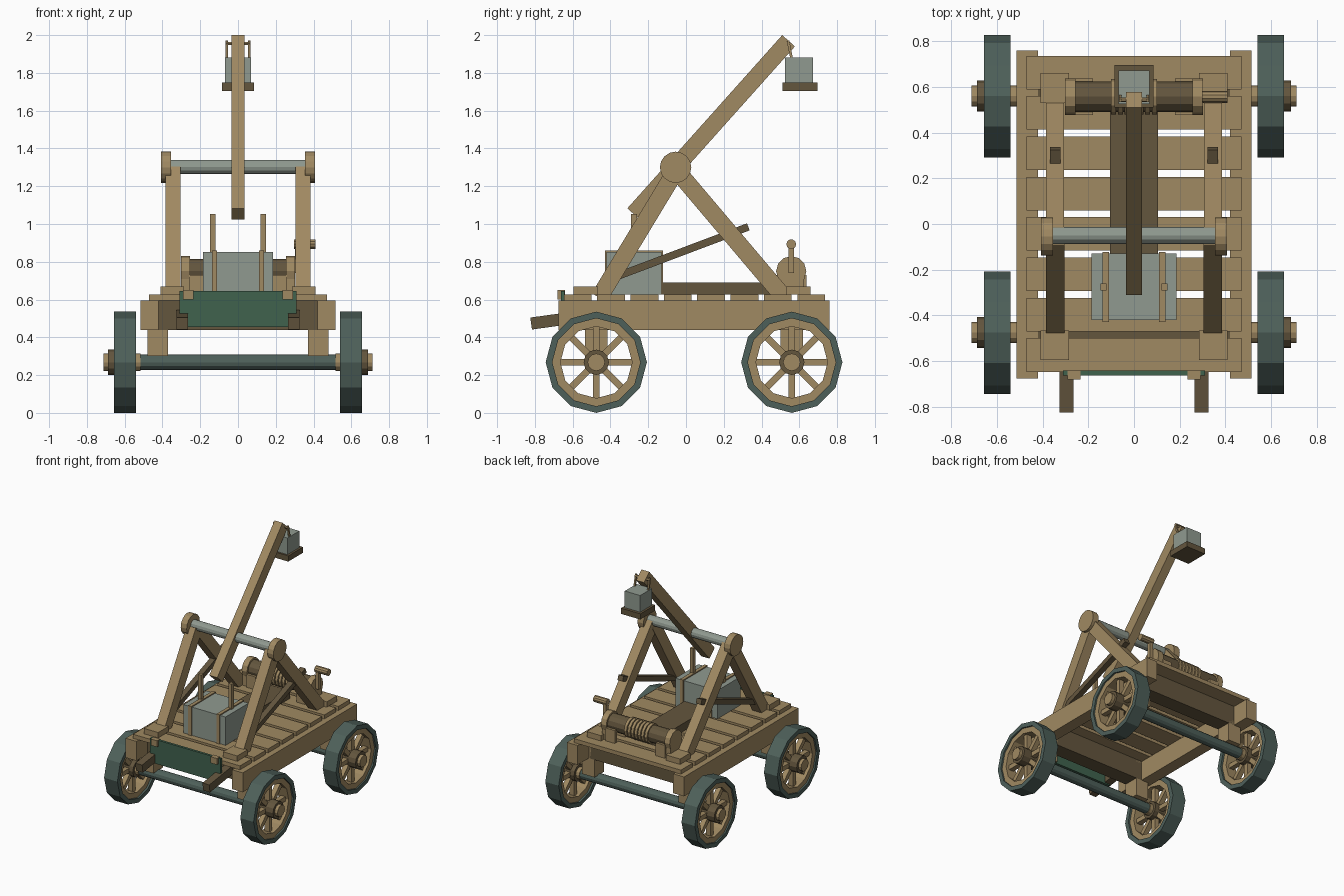
import bpy, bmesh, math
from mathutils import Matrix, Vector

if "Cube" in bpy.data.objects:
    bpy.data.objects.remove(bpy.data.objects["Cube"])


def material(name, rgb):
    m = bpy.data.materials.new(name)
    m.diffuse_color = (*rgb, 1)
    m.use_nodes = True
    m.node_tree.nodes["Principled BSDF"].inputs["Base Color"].default_value = m.diffuse_color
    return m


WOOD = material("wood", (0.352, 0.251, 0.122))
DARK = material("dark_wood", (0.127, 0.093, 0.048))
STONE = material("grey_stone", (0.279, 0.323, 0.279))
METAL = material("dark_metal", (0.076, 0.117, 0.102))
GREEN = material("green_paint", (0.051, 0.122, 0.076))


def finish(name, bm, mat):
    bmesh.ops.recalc_face_normals(bm, faces=bm.faces)
    mesh = bpy.data.meshes.new(name)
    bm.to_mesh(mesh)
    bm.free()
    mesh.materials.append(mat)
    ob = bpy.data.objects.new(name, mesh)
    bpy.context.collection.objects.link(ob)
    return ob


def box(name, x, y, z, mat):
    """Box from (min, max) pairs."""
    bm = bmesh.new()
    bmesh.ops.create_cube(bm, size=1)
    for v in bm.verts:
        v.co = [a[0] + (c + 0.5) * (a[1] - a[0]) for a, c in zip((x, y, z), v.co)]
    return finish(name, bm, mat)


def beam(name, x, start, end, thick, mat):
    """Sloped beam in the side plane; start and end are (y, z)."""
    a, b = Vector(start), Vector(end)
    d = (b - a).normalized()
    n = Vector((-d.y, d.x)) * thick / 2
    bm = bmesh.new()
    rings = [[bm.verts.new((px, p.x, p.y)) for p in (a + n, b + n, b - n, a - n)] for px in x]
    bm.faces.new(rings[0])
    bm.faces.new(rings[1])
    for i in range(4):
        j = (i + 1) % 4
        bm.faces.new((rings[0][i], rings[0][j], rings[1][j], rings[1][i]))
    return finish(name, bm, mat)


def cyl(name, x, y, z, r, mat, sides=12):
    """Cylinder along x."""
    bm = bmesh.new()
    bmesh.ops.create_cone(bm, cap_ends=True, segments=sides, radius1=r, radius2=r, depth=x[1] - x[0])
    bm.transform(Matrix.Translation(((x[0] + x[1]) / 2, y, z)) @ Matrix.Rotation(math.pi / 2, 4, 'Y'))
    return finish(name, bm, mat)


def ring(name, x, y, z, r_in, r_out, mat, sides=12):
    """Square-section hoop around the x axis."""
    bm = bmesh.new()
    loops = []
    for i in range(sides):
        a = 2 * math.pi * i / sides
        loops.append([bm.verts.new((px, y + r * math.cos(a), z + r * math.sin(a)))
                      for px, r in ((x[0], r_in), (x[1], r_in), (x[1], r_out), (x[0], r_out))])
    for i in range(sides):
        p, q = loops[i], loops[(i + 1) % sides]
        for k in range(4):
            bm.faces.new((p[k], p[(k + 1) % 4], q[(k + 1) % 4], q[k]))
    return finish(name, bm, mat)


def span(s, a, b):
    """Mirror an x range to side s."""
    return (a, b) if s > 0 else (-b, -a)


AXLES = {"front": -0.475, "back": 0.56}
WZ = 0.268

# Deck planks
for i in range(8):
    c = 0.6625 - 0.1765 * i
    box("deck_plank", (-0.47, 0.47), (c - 0.0735, c + 0.0735), (0.595, 0.627), WOOD)

# Axles and cross beams
for end, y in AXLES.items():
    cyl(end + "_axle", (-0.6, 0.6), y, WZ, 0.04, METAL)
    box(end + "_cross_beam", (-0.42, 0.42), (y - 0.06, y + 0.06), (0.44, 0.595), DARK)

for s in (-1, 1):
    # Side rails
    box("side_rail", span(s, 0.42, 0.515), (-0.675, 0.76), (0.44, 0.594), WOOD)

    for end, y in AXLES.items():
        # Axle brackets and leg pads
        box(end + "_axle_bracket", span(s, 0.37, 0.48), (y - 0.06, y + 0.06), (0.3, 0.594), WOOD)
        pad = -0.53 if end == "front" else 0.595
        box(end + "_leg_pad", span(s, 0.285, 0.41), (pad - 0.065, pad + 0.065), (0.627, 0.67), WOOD)
        # Wheels
        ring(end + "_tyre", span(s, 0.54, 0.657), y, WZ, 0.233, 0.268, METAL)
        ring(end + "_rim", span(s, 0.555, 0.645), y, WZ, 0.19, 0.234, WOOD)
        for k in range(8):
            a = k * math.pi / 4
            c, t = math.cos(a), math.sin(a)
            beam(end + "_spoke", span(s, 0.58, 0.62), (y + 0.04 * c, WZ + 0.04 * t),
                 (y + 0.2 * c, WZ + 0.2 * t), 0.036, WOOD)
        cyl(end + "_hub", span(s, 0.545, 0.687), y, WZ, 0.067, DARK)
        cyl(end + "_hub_cap", span(s, 0.515, 0.712), y, WZ, 0.046, WOOD)

    # Trestle legs, side brace and pivot disc
    beam("front_leg", span(s, 0.305, 0.385), (-0.46, 0.61), (-0.055, 1.28), 0.092, WOOD)
    beam("back_leg", span(s, 0.306, 0.384), (0.52, 0.61), (-0.055, 1.29), 0.092, WOOD)
    beam("side_brace", span(s, 0.322, 0.367), (-0.36, 0.725), (0.33, 0.985), 0.04, DARK)
    cyl("pivot_disc", span(s, 0.355, 0.407), -0.055, 1.3, 0.083, WOOD, 16)

    # Towing shafts and panel clips
    beam("towing_shaft", span(s, 0.265, 0.325), (-0.82, 0.473), (-0.53, 0.513), 0.064, DARK)
    box("panel_clip", span(s, 0.235, 0.29), (-0.68, -0.64), (0.6, 0.65), WOOD)

    # Counterweight straps and posts
    box("weight_strap", span(s, 0.11, 0.138), (-0.428, -0.122), (0.627, 0.86), WOOD)
    box("weight_post", span(s, 0.12, 0.147), (-0.29, -0.26), (0.85, 1.053), WOOD)

    # Winch supports
    cyl("winch_flange", span(s, 0.255, 0.302), 0.557, 0.75, 0.08, WOOD)
    box("winch_support", span(s, 0.255, 0.302), (0.49, 0.625), (0.627, 0.72), WOOD)
    for dy in (-0.065, 0.065):
        box("winch_chock", span(s, 0.18, 0.26), (0.542 + dy, 0.572 + dy), (0.627, 0.73), WOOD)

    # Sling hangers
    beam("sling_hanger", span(s, 0.054, 0.066), (0.585, 1.75), (0.54, 1.97), 0.014, WOOD)

# Pivot bar and throwing arm
cyl("pivot_bar", (-0.36, 0.36), -0.05, 1.303, 0.037, STONE)
beam("throwing_arm", (-0.035, 0.035), (-0.277, 1.053), (0.543, 1.97), 0.09, WOOD)
cyl("sling_pin", (-0.066, 0.066), 0.543, 1.955, 0.01, WOOD, 6)

# Hanging tray with stone
box("sling_tray", (-0.085, 0.085), (0.51, 0.695), (1.705, 1.75), DARK)
box("sling_stone", (-0.068, 0.068), (0.525, 0.672), (1.75, 1.882), STONE)

# Counterweight, trough and front panel
box("counterweight", (-0.185, 0.185), (-0.42, -0.13), (0.627, 0.852), STONE)
box("arm_trough", (-0.105, 0.105), (-0.13, 0.5), (0.627, 0.69), DARK)
box("front_panel", (-0.31, 0.31), (-0.662, -0.642), (0.455, 0.646), GREEN)

# Winch drum with rope and crank
cyl("winch_drum", (-0.26, 0.26), 0.557, 0.75, 0.066, DARK)
for i in range(7):
    x = -0.09 + 0.03 * i
    ring("rope_coil", (x - 0.011, x + 0.011), 0.557, 0.75, 0.06, 0.077, WOOD)
box("crank_arm", (0.302, 0.33), (0.542, 0.572), (0.74, 0.9), WOOD)
cyl("crank_handle", (0.297, 0.41), 0.557, 0.893, 0.026, WOOD, 10)
